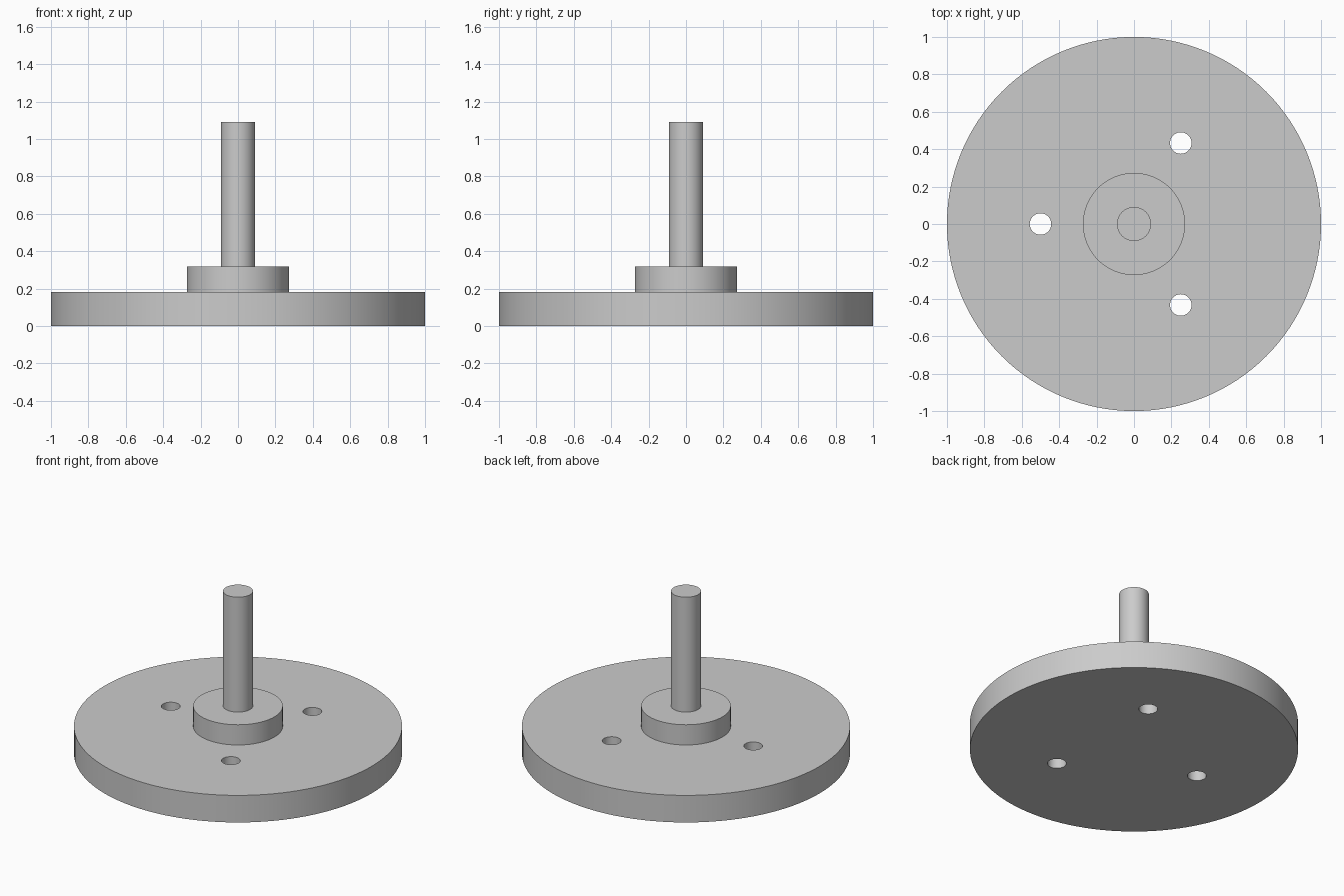
import bpy
from math import cos, sin, pi, radians

cube = bpy.data.objects.get("Cube")
if cube:
    bpy.data.objects.remove(cube, do_unlink=True)

# Single plain grey
grey = bpy.data.materials.new("plain_grey")
grey.use_nodes = True
colour = (0.6, 0.6, 0.6, 1)
grey.diffuse_color = colour
grey.node_tree.nodes["Principled BSDF"].inputs["Base Color"].default_value = colour


def cylinder(name, radius, bottom, top, x=0, y=0, sides=128):
    bpy.ops.mesh.primitive_cylinder_add(
        vertices=sides, radius=radius, depth=top - bottom,
        location=(x, y, (bottom + top) / 2))
    part = bpy.context.object
    part.name = part.data.name = name
    part.data.materials.append(grey)
    return part


def smooth(part):
    bpy.ops.object.select_all(action="DESELECT")
    part.select_set(True)
    bpy.context.view_layer.objects.active = part
    bpy.ops.object.shade_smooth_by_angle(angle=radians(30))


# Stacked parts, each seated slightly into the one below
disc = cylinder("base_disc", 1.0, 0, 0.182)
hub = cylinder("hub", 0.273, 0.17, 0.318)
shaft = cylinder("shaft", 0.091, 0.3, 1.091, sides=64)

# Three through holes evenly spaced around the disc
for i in range(3):
    angle = pi + i * 2 * pi / 3
    cutter = cylinder("hole_cutter", 0.0575, -0.1, 0.3,
                      0.5 * cos(angle), 0.5 * sin(angle), 48)
    cutter.hide_render = True
    cut = disc.modifiers.new("bolt_hole", "BOOLEAN")
    cut.operation = "DIFFERENCE"
    cut.solver = "EXACT"
    cut.object = cutter
    bpy.context.view_layer.objects.active = disc
    bpy.ops.object.modifier_apply(modifier=cut.name)
    bpy.data.objects.remove(cutter, do_unlink=True)

for part in (disc, hub, shaft):
    smooth(part)
